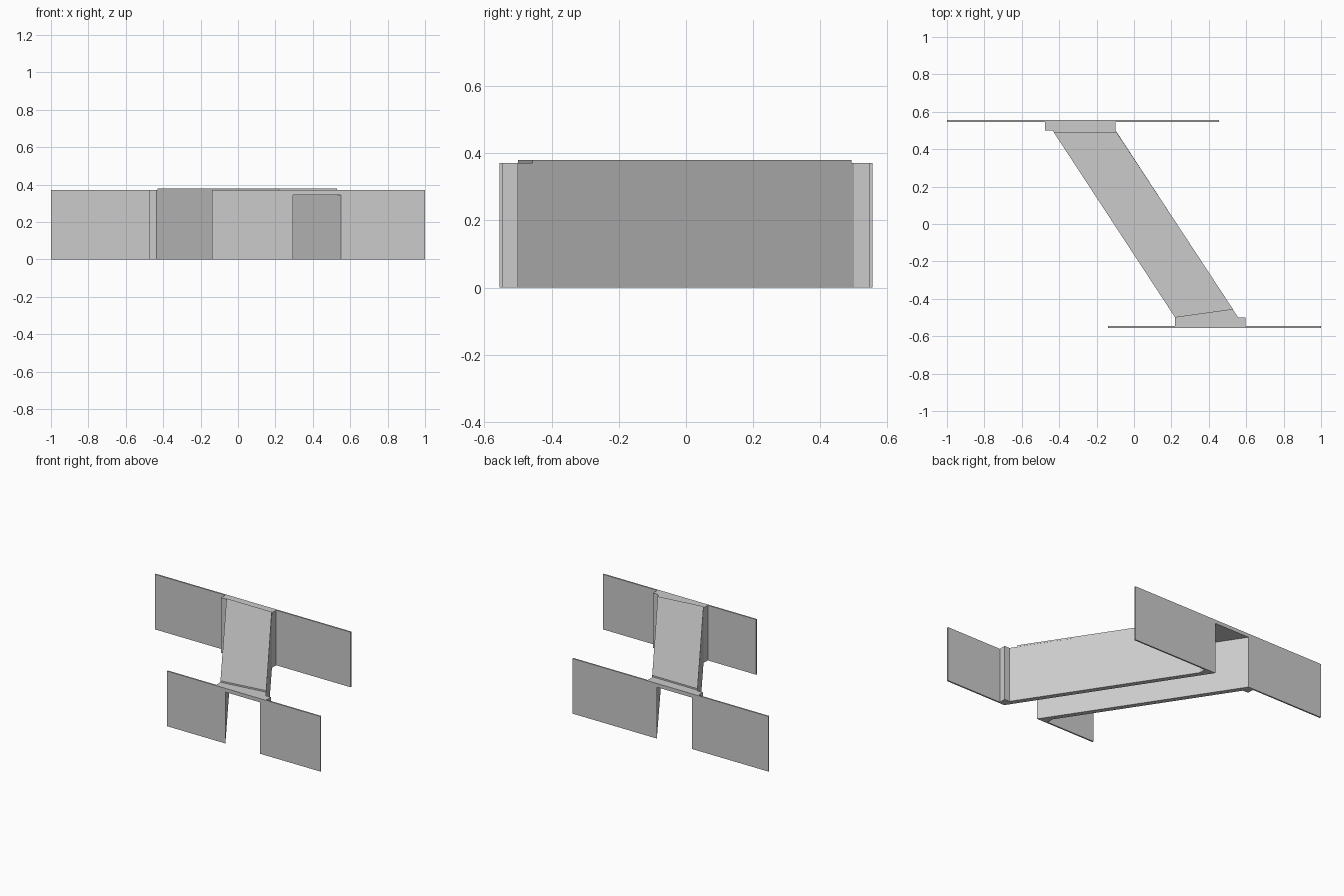
import bpy, bmesh

if "Cube" in bpy.data.objects:
    bpy.data.objects.remove(bpy.data.objects["Cube"])


def prism(name, outline, z0, z1):
    """Extrude a floor-plan outline from z0 up to z1."""
    bm = bmesh.new()
    base = bm.faces.new([bm.verts.new((x, y, z0)) for x, y in outline])
    top = bmesh.ops.extrude_face_region(bm, geom=[base], use_keep_orig=True)
    verts = [g for g in top["geom"] if isinstance(g, bmesh.types.BMVert)]
    bmesh.ops.translate(bm, vec=(0, 0, z1 - z0), verts=verts)
    bmesh.ops.recalc_face_normals(bm, faces=bm.faces)
    mesh = bpy.data.meshes.new(name)
    bm.to_mesh(mesh)
    bm.free()
    obj = bpy.data.objects.new(name, mesh)
    bpy.context.collection.objects.link(obj)
    return obj


WALL, CEILING, ROOF = 0.37, 0.345, 0.38
F, FI = -0.555, -0.545      # front plate outer and inner faces
B, BI = 0.555, 0.545        # back plate outer and inner faces
J = 0.5                     # depth where the door jambs begin

# Inner edges of the slanted passage
left_in = [(0.295, F), (-0.432, B)]
right_in = [(-0.172, B), (0.552, F)]

# Left side: passage wall, jambs and the plates on its ends
prism("left_wall", left_in + [
    (-1, B), (-1, BI), (-0.475, BI), (-0.475, J), (-0.435, J),
    (0.22, -J), (0.22, FI), (-0.14, FI), (-0.14, F)], 0, WALL)

# Right side: same arrangement with the other plates
prism("right_wall", right_in + [
    (1, F), (1, FI), (0.595, FI), (0.595, -J), (0.557, -J),
    (-0.098, J), (-0.098, BI), (0.455, BI), (0.455, B)], 0, WALL)

# Ceiling slab spanning the passage, also forming the door headers
prism("ceiling", left_in + right_in, CEILING, WALL)

# Thin raised roof panel
prism("roof_panel", [(0.22, -0.5), (0.53, -0.457),
                     (-0.094, 0.492), (-0.43, 0.492)], WALL, ROOF)
